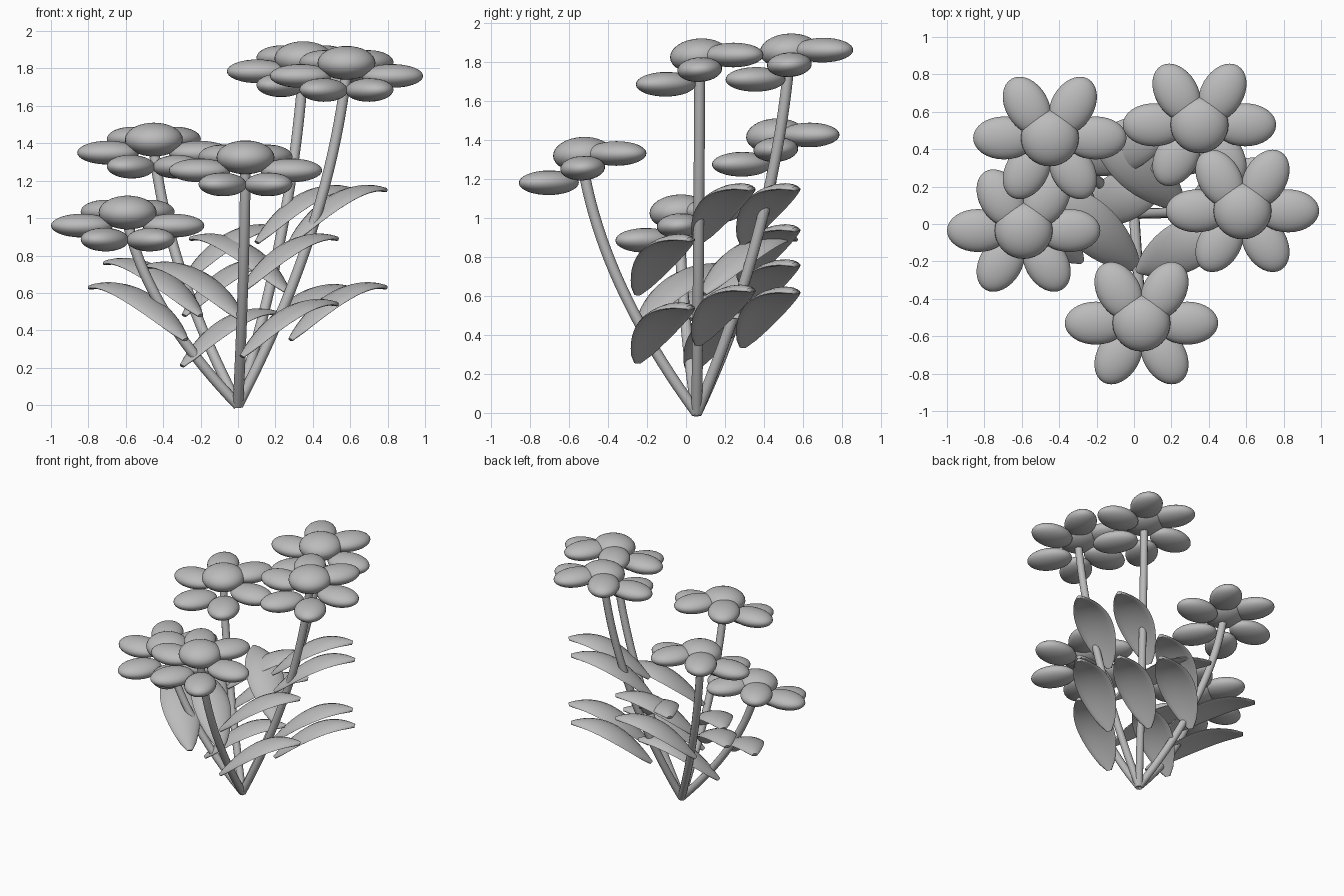
import bpy, bmesh, math
from mathutils import Vector

cube = bpy.data.objects.get("Cube")
if cube:
    bpy.data.objects.remove(cube, do_unlink=True)

grey = bpy.data.materials.new("plain_grey")
grey.use_nodes = True
COLOUR = (0.5, 0.5, 0.5, 1)
grey.diffuse_color = COLOUR
grey.node_tree.nodes["Principled BSDF"].inputs["Base Color"].default_value = COLOUR

UP = Vector((0, 0, 1))


def finish(bm, name):
    bmesh.ops.recalc_face_normals(bm, faces=bm.faces)
    mesh = bpy.data.meshes.new(name)
    bm.to_mesh(mesh)
    bm.free()
    mesh.materials.append(grey)
    mesh.shade_smooth()
    mesh.set_sharp_from_angle(angle=math.radians(60))
    obj = bpy.data.objects.new(name, mesh)
    bpy.context.collection.objects.link(obj)
    return obj


def loft(name, rings):
    """Skin a list of equal rings of points and cap both ends."""
    bm = bmesh.new()
    loops = [[bm.verts.new(p) for p in ring] for ring in rings]
    n = len(loops[0])
    for a, b in zip(loops, loops[1:]):
        for i in range(n):
            j = (i + 1) % n
            bm.faces.new((a[i], a[j], b[j], b[i]))
    bm.faces.new(loops[0])
    bm.faces.new(loops[-1])
    return finish(bm, name)


def ellipsoid(name, centre, radii, turn=0.0, tilt=0.0):
    bm = bmesh.new()
    bmesh.ops.create_uvsphere(bm, u_segments=32, v_segments=16, radius=1)
    bmesh.ops.scale(bm, vec=radii, verts=bm.verts)
    obj = finish(bm, name)
    obj.location = centre
    obj.rotation_euler = (tilt, 0, turn)
    return obj


# Stem: a tube that leans out, then bends upright
def stem(name, top):
    base = Vector((0, 0.055, 0))
    reach = top - base
    bend = base + Vector((reach.x * 0.83, reach.y * 0.83, reach.z * 0.52))
    rings = []
    for k in range(21):
        t = k / 20
        p = base * (1 - t) ** 2 + bend * 2 * t * (1 - t) + top * t * t
        d = ((bend - base) * (1 - t) + (top - bend) * t).normalized()
        side = d.cross(Vector((0, 1, 0))).normalized()
        other = d.cross(side)
        rings.append([p + 0.028 * (side * math.cos(a) + other * math.sin(a))
                      for a in (i * math.tau / 12 for i in range(12))])
    loft(name, rings)


# Flower: domed centre and six petals on a ring that rises to the back
def flower(name, centre):
    ellipsoid(name + "_centre", centre, (0.155, 0.152, 0.09), tilt=0.06)
    for k in range(6):
        a = k * math.tau / 6
        lift = 0.075 * math.sin(a) / math.sin(math.tau / 6)
        offset = Vector((0.245 * math.cos(a), 0.2 * math.sin(a), lift - 0.07))
        ellipsoid(f"{name}_petal_{k + 1}", centre + offset,
                  (0.165, 0.115, 0.063), a, 0.06 * math.cos(a))


# Leaf: arched blade with a pointed base and a narrow blunt tip
def leaf(name, base, run):
    run = Vector((*run, 0))
    side = UP.cross(run).normalized()
    rings = []
    for k in range(17):
        t = k / 16
        p = base + run * t + UP * (0.7 * t - 0.42 * t * t)
        d = (run + UP * (0.7 - 0.84 * t)).normalized()
        normal = d.cross(side)
        width = 0.02 + 0.115 * math.sin(math.pi * t ** 0.9) ** 0.8 if 0 < t < 1 else 0.02
        thick = 0.012 + 0.008 * math.sin(math.pi * t)
        ring = []
        for i in range(16):
            a = i * math.tau / 16
            c = math.cos(a)
            droop = 0.2 * width * c * c
            ring.append(p + side * width * c + normal * (thick * math.sin(a) - droop))
        rings.append(ring)
    loft(name, rings)


flowers = {
    "back_right": (-0.45, 0.46, 1.42),
    "back_left": (0.35, 0.53, 1.855),
    "left": (0.58, 0.07, 1.83),
    "front": (0.04, -0.53, 1.325),
    "right": (-0.59, -0.035, 1.03),
}
for name, pos in flowers.items():
    pos = Vector(pos)
    flower(name + "_flower", pos)
    stem(name + "_stem", pos - UP * 0.05)

# Two families of leaves, each sharing one direction
families = {
    "left_leaf": ((0.51, 0.27), [
        (0.02, -0.25, 0.26), (0.02, -0.25, 0.61),
        (0.28, 0.06, 0.35), (0.28, 0.06, 0.87),
        (0.10, 0.29, 0.34), (0.10, 0.29, 0.87),
        (-0.30, 0.02, 0.21), (-0.29, 0.29, 0.48), (-0.29, 0.29, 0.66)]),
    "right_leaf": ((-0.51, 0.47), [
        (-0.28, -0.20, 0.35), (-0.20, 0.03, 0.48),
        (0.02, -0.24, 0.46), (0.26, 0.09, 0.61)]),
}
for name, (run, bases) in families.items():
    for k, base in enumerate(bases):
        leaf(f"{name}_{k + 1}", Vector(base), run)
